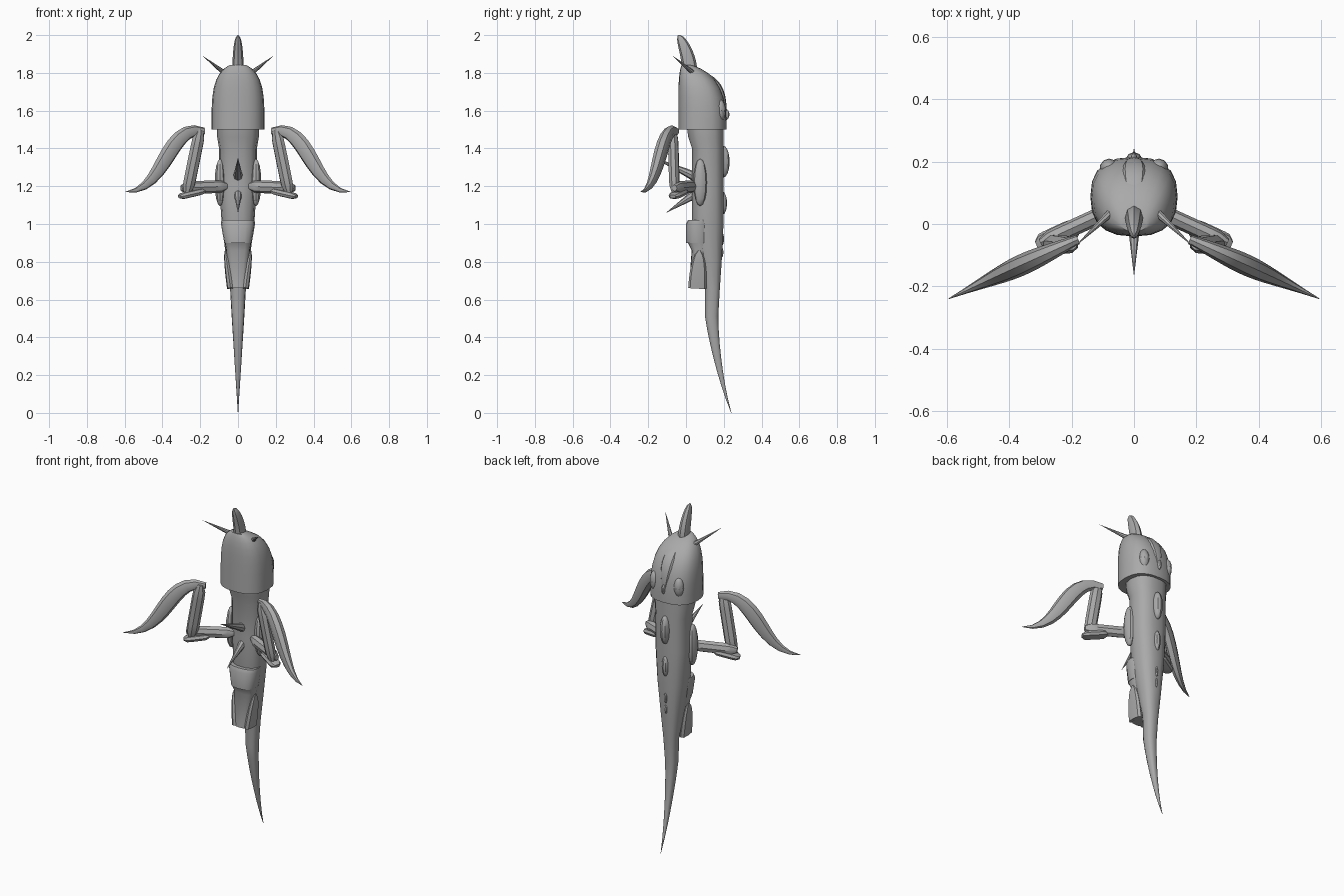
import bpy, bmesh
from math import cos, sin, pi, radians, sqrt, copysign
from mathutils import Vector
from mathutils.geometry import interpolate_bezier

default_cube = bpy.data.objects.get("Cube")
if default_cube:
    bpy.data.objects.remove(default_cube)

GREY = (0.4, 0.4, 0.4, 1)
hide = bpy.data.materials.new("grey hide")
hide.use_nodes = True
hide.diffuse_color = GREY
hide.node_tree.nodes["Principled BSDF"].inputs["Base Color"].default_value = GREY

SIDEWAYS = Vector((1, 0, 0))
ARM_NORMAL = Vector((.4, .9, 0))


def finish(bm, name, mirrored=False):
    """Turn the bmesh into an object, with a copy on the right if mirrored."""
    bmesh.ops.recalc_face_normals(bm, faces=bm.faces)
    if mirrored:
        finish(bm.copy(), "left_" + name)
        for vert in bm.verts:
            vert.co.x = -vert.co.x
        bmesh.ops.reverse_faces(bm, faces=bm.faces)
        name = "right_" + name
    mesh = bpy.data.meshes.new(name)
    bm.to_mesh(mesh)
    bm.free()
    mesh.materials.append(hide)
    part = bpy.data.objects.new(name, mesh)
    bpy.context.collection.objects.link(part)
    bpy.ops.object.select_all(action="DESELECT")
    part.select_set(True)
    bpy.context.view_layer.objects.active = part
    bpy.ops.object.shade_smooth_by_angle(angle=radians(35))


def oval(bm, centre, across, along, power, sides):
    """Ring of vertices; a power below one makes the oval boxier."""
    ring = []
    for step in range(sides):
        turn = 2 * pi * step / sides
        c, s = (copysign(abs(w) ** power, w) for w in (cos(turn), sin(turn)))
        ring.append(bm.verts.new(centre + across * c + along * s))
    return ring


def skin(bm, rings):
    for low, high in zip(rings, rings[1:]):
        for k in range(len(low)):
            bm.faces.new((low[k - 1], low[k], high[k], high[k - 1]))
    bm.faces.new(rings[0])
    bm.faces.new(rings[-1])


def loft(name, rows, power=.8, sides=16):
    """Stack level ovals given as height, front, back and half width."""
    bm = bmesh.new()
    skin(bm, [oval(bm, Vector((0, (front + back) / 2, height)), SIDEWAYS * width,
                   Vector((0, (back - front) / 2, 0)), power, sides)
              for height, front, back, width in rows])
    finish(bm, name)


def sweep(name, path, thick, broad, shape, side=SIDEWAYS, mirrored=False, power=1):
    """Sweep an oval along a path, scaled along the way by a shape rule."""
    bm = bmesh.new()
    rings = []
    last = len(path) - 1
    for i, point in enumerate(path):
        tangent = (path[min(i + 1, last)] - path[max(i - 1, 0)]).normalized()
        across = (side - tangent * side.dot(tangent)).normalized()
        size = shape(i / last)
        rings.append(oval(bm, point, across * thick * size,
                          tangent.cross(across) * broad * size, power, 8))
    skin(bm, rings)
    finish(bm, name, mirrored)


def straight(start, end):
    a, b = Vector(start), Vector(end)
    return [a.lerp(b, i / 8) for i in range(9)]


def curved(*handles):
    return interpolate_bezier(*map(Vector, handles), 12)


def blob(name, centre, size, mirrored=False):
    bm = bmesh.new()
    bmesh.ops.create_uvsphere(bm, u_segments=10, v_segments=8, radius=1)
    bmesh.ops.scale(bm, vec=size, verts=bm.verts)
    bmesh.ops.translate(bm, vec=centre, verts=bm.verts)
    finish(bm, name, mirrored)


# Shape rules: sharp spike, blunt bar, leaf-like blade, rounded horn
def spike(t):
    return 1.02 - t


def bar(t):
    return .5 + .5 * sqrt(1 - abs(2 * t - 1) ** 6)


def leaf(t):
    return sin(pi * (.15 + .84 * t))


def horn(t):
    return sqrt(1.01 - t * t)


# Hooded head: flat front, back and sides curving in towards the crown
def head_row(t):
    back = .255 * sqrt(1 - t ** 3) - .04
    return 1.5 + .35 * t, .02 * t ** 8 - .04, back, .14 * sqrt(1 - t ** 4)


head_rows = [head_row(.98 * sin(pi / 2 * i / 9)) for i in range(10)]
head_lip = (1.5, -.02, .19, .12)
loft("head", [head_lip] + head_rows, sides=20)
sweep("head_ridge", curved((0, .08, 1.8), (0, .16, 1.76), (0, .21, 1.7), (0, .21, 1.53)),
      .04, .02, leaf)
blob("nape_spine", (0, .21, 1.58), (.01, .02, .03))
blob("brow_bump", (.08, .18, 1.6), (.03, .03, .06), mirrored=True)


# Trunk running into a tail that thins out and bends backwards
def tail_row(t):
    middle = .13 + .11 * t ** 3 + .03 * sin(pi * t) * t
    depth = .045 * (1 - t) + .001
    return .66 * (1 - t), middle - depth, middle + depth, .042 * (1 - t) + .001


trunk_rows = [(1.53, 0, .2, .11), (1.46, .01, .2, .11), (1.4, .03, .2, .1),
              (1.2, .03, .2, .1), (1, .03, .2, .086), (.8, .07, .19, .06),
              (.66, .1, .18, .042)]
loft("trunk_and_tail", trunk_rows + [tail_row(t / 9) for t in range(2, 10)], sides=14)

# Belly collar with the pod beneath it, and arched flaps on the pod sides
loft("belly_collar", [(1.02, .01, .13, .088), (1, 0, .13, .09), (.9, 0, .13, .073)])
loft("belly_pod", [(.9, .01, .13, .07), (.86, .03, .12, .063), (.66, .015, .11, .042)],
     power=.6)
sweep("pod_flap", straight((.04, .06, .66), (.068, .07, .86)), .018, .048, horn,
      mirrored=True, power=.7)

# Horns on the head and spikes on the chest
sweep("crown_horn", curved((0, .02, 1.8), (0, .02, 1.87), (0, -.01, 1.95), (0, -.04, 2)),
      .03, .04, horn)
sweep("side_horn", straight((.06, .05, 1.79), (.187, -.07, 1.89)), .015, .015, spike,
      mirrored=True)
sweep("upper_chest_spike", straight((0, .05, 1.25), (0, -.165, 1.35)), .026, .026, spike)
sweep("lower_chest_spike", straight((0, .05, 1.16), (0, -.105, 1.06)), .022, .025, spike)

# Plates down the back, shrinking towards the tail
for height, half in ((1.33, .085), (1.11, .062), (.92, .036), (.85, .03)):
    blob("back_plate", (0, .18 + half / 5, height), (half * .35, half * .4, half))

# Folding arms ending in long blades
blob("shoulder_plate", (.095, .075, 1.22), (.03, .037, .125), mirrored=True)
sweep("upper_arm", straight((.06, .05, 1.2), (.3, -.06, 1.19)), .027, .034, bar,
      ARM_NORMAL, mirrored=True)
sweep("elbow_guard", straight((.18, -.01, 1.175), (.31, -.07, 1.145)), .034, .018, bar,
      ARM_NORMAL, mirrored=True, power=.7)
sweep("forearm", straight((.27, -.06, 1.16), (.2, -.07, 1.5)), .028, .035, bar,
      ARM_NORMAL, mirrored=True)
sweep("arm_blade", curved((.18, -.05, 1.49), (.38, -.14, 1.54), (.38, -.14, 1.17),
                          (.595, -.24, 1.17)),
      .034, .045, leaf, ARM_NORMAL, mirrored=True)
